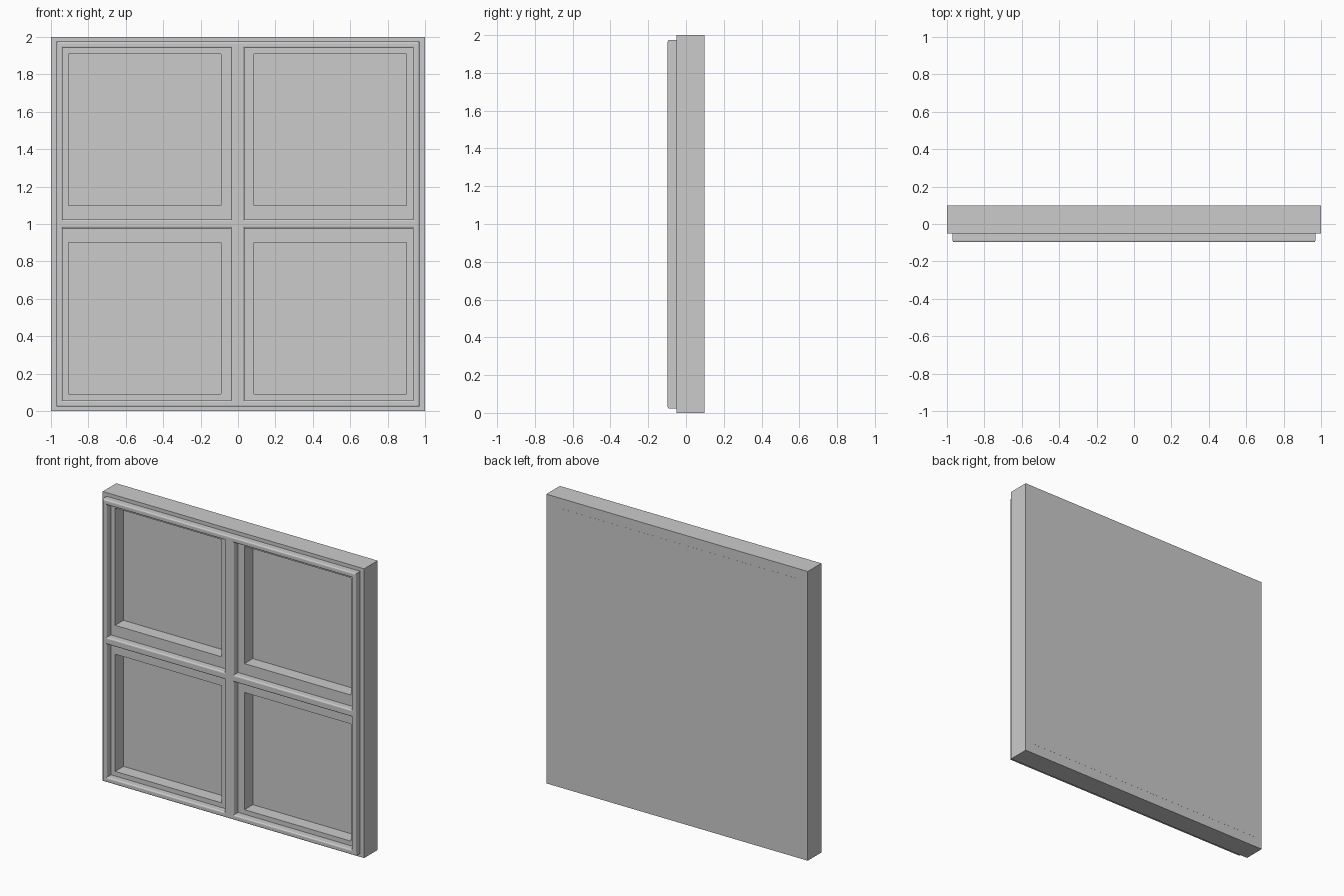
import bpy, bmesh

if "Cube" in bpy.data.objects:
    bpy.data.objects.remove(bpy.data.objects["Cube"])


def lattice(name, xs, zs, y_front, y_back):
    """Solid frame whose odd/odd grid cells are open panes."""
    bm = bmesh.new()
    grid = [[bm.verts.new((x, y_front, z)) for z in zs] for x in xs]
    for i in range(len(xs) - 1):
        for k in range(len(zs) - 1):
            if i % 2 and k % 2:
                continue
            bm.faces.new((grid[i][k], grid[i + 1][k],
                          grid[i + 1][k + 1], grid[i][k + 1]))
    ext = bmesh.ops.extrude_face_region(bm, geom=bm.faces[:], use_keep_orig=True)
    moved = [g for g in ext["geom"] if isinstance(g, bmesh.types.BMVert)]
    bmesh.ops.translate(bm, verts=moved, vec=(0, y_back - y_front, 0))
    bmesh.ops.recalc_face_normals(bm, faces=bm.faces[:])
    mesh = bpy.data.meshes.new(name)
    bm.to_mesh(mesh)
    bm.free()
    obj = bpy.data.objects.new(name, mesh)
    bpy.context.collection.objects.link(obj)
    return obj


# Thick window frame with four openings
lattice("window_frame",
        [-1, -0.905, -0.09, 0.085, 0.9, 1],
        [0, 0.09, 0.9, 1.1, 1.91, 2],
        -0.05, 0.098)

# Thin raised moulding on the front, with softened edges
trim = lattice("front_trim",
               [-0.97, -0.937, -0.037, 0.035, 0.935, 0.97],
               [0.023, 0.058, 0.977, 1.025, 1.94, 1.975],
               -0.097, -0.05)
bm = bmesh.new()
bm.from_mesh(trim.data)
front_rim = [e for e in bm.edges
             if all(v.co.y < -0.09 for v in e.verts)
             and e.calc_face_angle(0) > 0.5]
bmesh.ops.bevel(bm, geom=front_rim, offset=0.009, segments=3,
                profile=0.5, affect='EDGES')
bm.to_mesh(trim.data)
bm.free()

# Panel closing the back of the openings
bpy.ops.mesh.primitive_cube_add(size=1, location=(0, 0.0695, 1))
panel = bpy.context.object
panel.name = "pane_panel"
panel.scale = (1.86, 0.058, 1.86)
